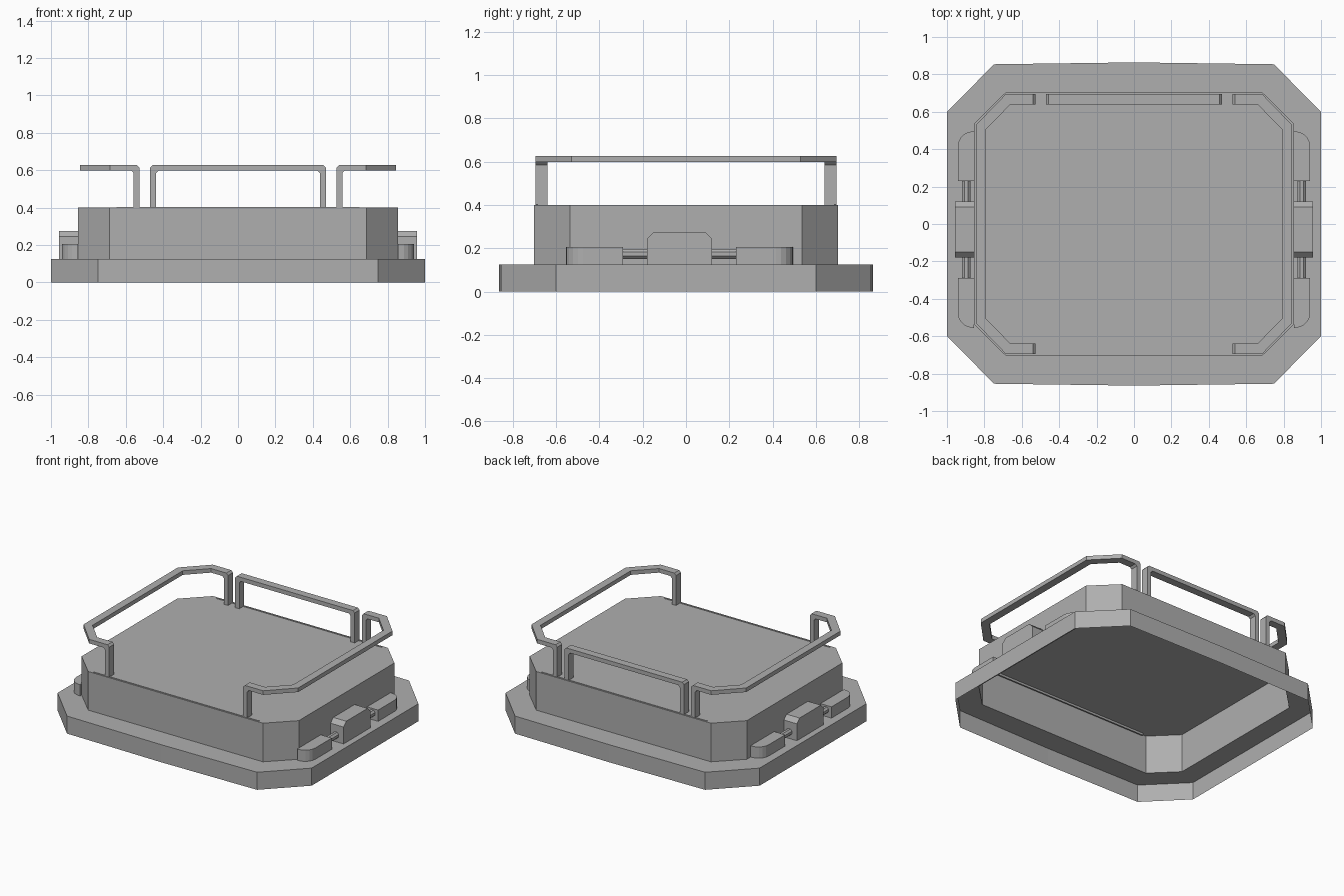
import bpy, bmesh
from math import pi, sin, cos

if "Cube" in bpy.data.objects:
    bpy.data.objects.remove(bpy.data.objects["Cube"])

grey = bpy.data.materials.new("mid_grey")
grey.diffuse_color = (.43, .43, .43, 1)
grey.use_nodes = True
grey.node_tree.nodes["Principled BSDF"].inputs["Base Color"].default_value = grey.diffuse_color


def make(name, verts, faces):
    me = bpy.data.meshes.new(name)
    bm = bmesh.new()
    vs = [bm.verts.new(v) for v in verts]
    for f in faces:
        bm.faces.new([vs[i] for i in f])
    bmesh.ops.recalc_face_normals(bm, faces=bm.faces)
    bm.to_mesh(me)
    bm.free()
    me.materials.append(grey)
    ob = bpy.data.objects.new(name, me)
    bpy.context.collection.objects.link(ob)
    return ob


def loft(name, rings, start=True, end=True):
    """Bridge equal-length rings of points, with optional end caps."""
    n = len(rings[0])
    verts = [p for r in rings for p in r]
    faces = [(k*n + i, k*n + (i+1) % n, (k+1)*n + (i+1) % n, (k+1)*n + i)
             for k in range(len(rings) - 1) for i in range(n)]
    if start:
        faces.append(tuple(range(n)))
    if end:
        faces.append(tuple(range(len(verts) - n, len(verts))))
    return make(name, verts, faces)


def box(name, x0, x1, y0, y1, z0, z1):
    return loft(name, [[(x0, y0, z), (x1, y0, z), (x1, y1, z), (x0, y1, z)]
                       for z in (z0, z1)])


def octagon(x, y, cx, cy, bow, z):
    """Cut-corner outline: half sizes, corner points, mid-side bow."""
    q = [(x, -cy), (x, cy), (cx, y), (0, y + bow)]
    return [(a, b, z) for a, b in q + [(-cx, y), (-x, cy), (-x, -cy),
            (-cx, -y), (0, -y - bow), (cx, -y)]]


# Hollow stepped hull: skirt, flange, upper walls and deck, open below
hull = loft("stepped_hull", [
    octagon(1, .854, .748, .6, .01, 0),
    octagon(1, .854, .748, .6, .01, .125),
    octagon(.855, .702, .688, .537, 0, .125),
    octagon(.855, .702, .688, .537, 0, .4)], start=False)


def rail(name, stations):
    """Each station: outer plan xy, inner plan xy, lower z, upper z, x shift of the lower side."""
    rings = []
    for (ox, oy), (ix, iy), lo, hi, dx in stations:
        rings.append([(ox, oy, hi), (ix, iy, hi), (ix + dx, iy, lo), (ox + dx, oy, lo)])
    return loft(name, rings)


def post(x, y_out, y_in, sign):
    """Stations of a post rising from the deck and bending along sign * x."""
    t = .032 * sign
    return [((x, y_out), (x, y_in), .4, .4, t),
            ((x, y_out), (x, y_in), .585, .613, t),
            ((x + .013*sign, y_out), (x + .013*sign, y_in), .598, .627, t)]


# Side rails wrapping round the cut corners
for s, side in ((1, "right"), (-1, "left")):
    st = post(.527*s, -.695, -.64, s)
    st += [((.685*s, -.695), (.66*s, -.64), .598, .627, 0),
           ((.845*s, -.53), (.79*s, -.507), .598, .627, 0)]
    st += [((o[0], -o[1]), (i[0], -i[1]), lo, hi, dx)
           for o, i, lo, hi, dx in reversed(st)]
    rail(side + "_rail", st)

# Straight back rail
rail("back_rail", post(-.47, .695, .64, 1) + post(.47, .695, .64, -1)[::-1])

# Thin seams along the front and back deck edges
for s, side in ((1, "back"), (-1, "front")):
    box(side + "_deck_seam", -.65, .65, s*.684, s*.694, .385, .404)

# Latches on both flanks: centre block, octagonal rod, rounded end blocks
YC, R = -.03, .08
for s, side in ((1, "right"), (-1, "left")):
    prof = [(-.15, .125), (.15, .125), (.15, .245), (.12, .275),
            (-.12, .275), (-.15, .245)]
    loft(side + "_latch_block", [[(x*s, YC + y, z) for y, z in prof]
                                 for x in (.855, .957)])
    rod = [(.897 + .0235*cos(pi/8 + k*pi/4), .173 + .0235*sin(pi/8 + k*pi/4))
           for k in range(8)]
    loft(side + "_latch_rod", [[(x*s, YC + y, z) for x, z in rod]
                               for y in (-.28, .28)])
    for e, end in ((1, "back"), (-1, "front")):
        plan = [(.855, .26), (.942, .26)]
        plan += [(.942 - R + R*cos(k*pi/10), .525 - R + R*sin(k*pi/10))
                 for k in range(6)]
        plan += [(.855, .525)]
        loft(f"{side}_{end}_end_block", [[(x*s, YC + y*e, z) for x, y in plan]
                                         for z in (.125, .205)])
